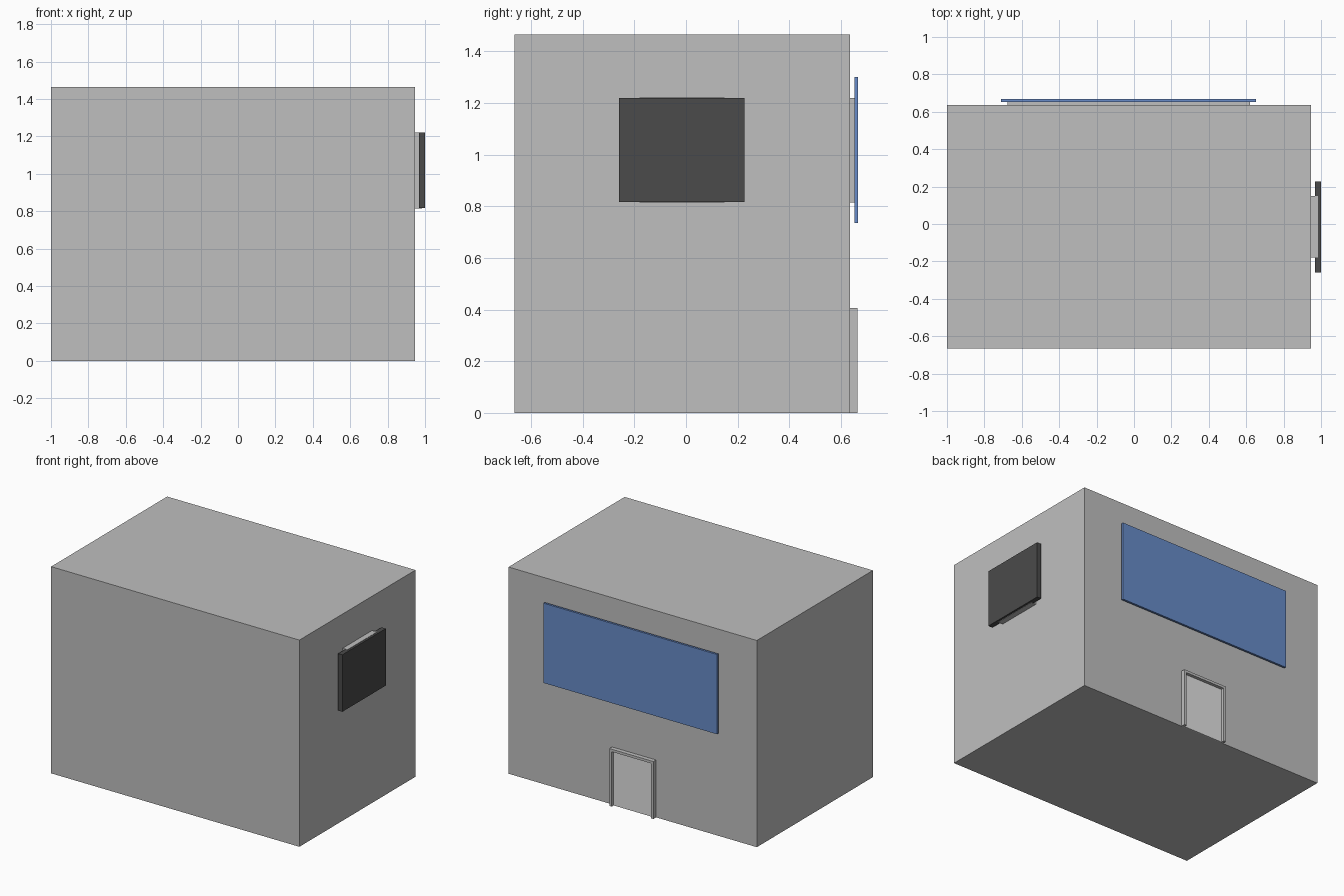
import bpy

if "Cube" in bpy.data.objects:
    bpy.data.objects.remove(bpy.data.objects["Cube"])


def material(name, rgb):
    m = bpy.data.materials.new(name)
    m.diffuse_color = (*rgb, 1)
    m.use_nodes = True
    m.node_tree.nodes["Principled BSDF"].inputs["Base Color"].default_value = m.diffuse_color
    return m


grey = material("wall grey", (0.52, 0.52, 0.52))
pale = material("pale grey", (0.75, 0.75, 0.75))
dark = material("charcoal", (0.069, 0.069, 0.069))
blue = material("sign blue", (0.137, 0.26, 0.58))


def box(name, x, y, z, mat):
    """Box spanning the given (min, max) range on each axis."""
    bpy.ops.mesh.primitive_cube_add(size=1)
    o = bpy.context.object
    o.name = name
    spans = (x, y, z)
    for v in o.data.vertices:
        v.co = [(s[0] + s[1]) / 2 + c * (s[1] - s[0]) for s, c in zip(spans, v.co)]
    o.data.materials.append(mat)
    return o


WALL_Y, WALL_X = 0.635, 0.947

# Main building block
box("building", (-1, WALL_X), (-0.665, WALL_Y), (0, 1.465), grey)

# Large sign board on its backing
box("sign_backing", (-0.675, 0.62), (WALL_Y, 0.655), (0.815, 1.22), grey)
box("sign_board", (-0.71, 0.652), (0.652, 0.667), (0.735, 1.30), blue)

# Side panel, its bracket just proud of the top and bottom edges
box("side_bracket", (WALL_X, 0.985), (-0.18, 0.15), (0.814, 1.222), grey)
box("side_panel", (0.967, 1.0), (-0.26, 0.227), (0.816, 1.22), dark)

# Doorway: two jambs, a header and a recessed door
L, R, TOP, T, FRONT = -0.21, 0.135, 0.407, 0.018, 0.665
for name, x0 in (("door_jamb_left", L), ("door_jamb_right", R - T)):
    box(name, (x0, x0 + T), (WALL_Y, FRONT), (0, TOP), grey)
box("door_header", (L + T, R - T), (WALL_Y, FRONT), (TOP - T, TOP), grey)
box("door", (L + T, R - T), (WALL_Y, 0.643), (0, TOP - T), pale)
